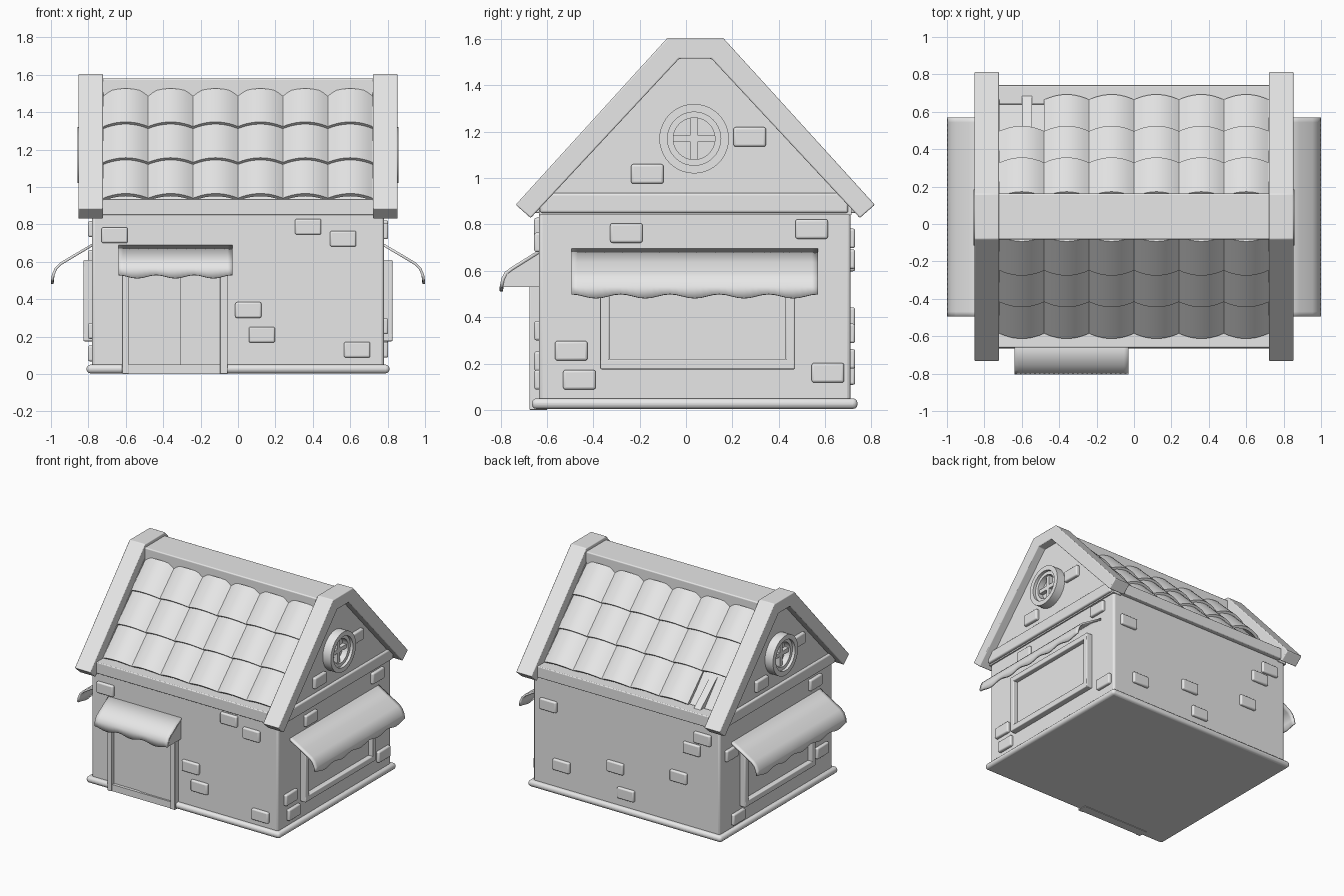
import bpy, bmesh, math
from mathutils import Vector

cube = bpy.data.objects.get("Cube")
if cube:
    bpy.data.objects.remove(cube, do_unlink=True)

grey = bpy.data.materials.new("light_grey")
grey.use_nodes = True
grey.diffuse_color = (0.8, 0.8, 0.8, 1)
grey.node_tree.nodes["Principled BSDF"].inputs["Base Color"].default_value = (0.8, 0.8, 0.8, 1)

MID = 0.04      # y of the ridge line
WALL = 0.78     # half width of the house
FRONT, BACK = -0.635, 0.71


def finish(name, bm, bevel=0.0, smooth=False):
    bmesh.ops.recalc_face_normals(bm, faces=bm.faces)
    mesh = bpy.data.meshes.new(name)
    bm.to_mesh(mesh)
    bm.free()
    mesh.materials.append(grey)
    ob = bpy.data.objects.new(name, mesh)
    bpy.context.collection.objects.link(ob)
    if bevel:
        mod = ob.modifiers.new("Bevel", "BEVEL")
        mod.width, mod.segments = bevel, 3
        mod.limit_method = "ANGLE"
    if bevel or smooth:
        bpy.ops.object.select_all(action="DESELECT")
        ob.select_set(True)
        bpy.context.view_layer.objects.active = ob
        bpy.ops.object.shade_smooth_by_angle(angle=math.radians(40))
    return ob


def box(name, x, y, z, bevel=0.0):
    bm = bmesh.new()
    bmesh.ops.create_cube(bm, size=1)
    for v in bm.verts:
        v.co = [sum(r) / 2 + c * (r[1] - r[0]) for r, c in zip((x, y, z), v.co)]
    return finish(name, bm, bevel)


def prism(name, pts, x0, x1, bevel=0.0):
    """Extrude a (y, z) outline along x."""
    bm = bmesh.new()
    face = bm.faces.new([bm.verts.new((x0, y, z)) for y, z in pts])
    new = bmesh.ops.extrude_face_region(bm, geom=[face])["geom"]
    bmesh.ops.translate(bm, verts=[g for g in new if isinstance(g, bmesh.types.BMVert)],
                        vec=(x1 - x0, 0, 0))
    return finish(name, bm, bevel)


def mirrored(half):
    return half + [(2 * MID - y, z) for y, z in reversed(half)]


def span(s, a, b):
    return tuple(sorted((s * a, s * b)))


# Walls and footing
box("walls", (-WALL, WALL), (FRONT, BACK), (0.01, 0.86), 0.015)
box("footing", (-0.81, 0.81), (-0.665, 0.74), (0.004, 0.05), 0.02)

# Roof body, ridge and eaves
prism("roof_core", mirrored([(-0.58, 0.85), (-0.58, 0.9), (-0.08, 1.47)]), -0.74, 0.74)
box("ridge_beam", (-0.73, 0.73), (-0.082, 0.162), (1.44, 1.58), 0.008)
box("front_eave", (-0.73, 0.73), (-0.66, -0.56), (0.85, 0.935), 0.006)
box("back_eave", (-0.73, 0.73), (0.64, 0.742), (0.85, 0.935), 0.006)

# Gable ends with boards
outer = [(-0.735, 0.885), (-0.08, 1.605)]
inner = [(-0.67, 0.828), (-0.03, 1.515)]
board = mirrored(outer) + list(reversed(mirrored(inner)))
gable = mirrored([(-0.635, 0.84), (-0.635, 0.88), (-0.06, 1.53)])
for s, side in ((1, "left"), (-1, "right")):
    prism(side + "_gable", gable, s * 0.72, s * 0.79)
    prism(side + "_roof_board", board, s * 0.722, s * 0.853, 0.006)
    box(side + "_gable_beam", span(s, 0.72, 0.81), (-0.63, 0.7), (0.85, 0.935), 0.01)

# Curved roof tiles
STEPS, TILE, ROW = 10, 0.24, 0.255
down, up = Vector((0, -0.66, -0.751)), Vector((0, -0.751, 0.66))


def tile(name, col, row, back):
    bm = bmesh.new()
    rings = []
    for end in (0, 1):
        base = Vector((0, -0.08, 1.515)) + down * (row + end) * ROW
        if row and not end:
            base -= down * 0.03
        lift = 0.0 if end else -0.02
        top, low = [], []
        for i in range(STEPS + 1):
            t = i / STEPS
            arch = 0.037 * (1 - (2 * t - 1) ** 2)
            x = -0.72 + TILE * (col + t)
            for ring, drop in ((top, 0), (low, 0.022)):
                p = base + up * (lift + arch - drop)
                ring.append(bm.verts.new((x, 2 * MID - p.y if back else p.y, p.z)))
        rings.append(top + low[::-1])
    a, b = rings
    n = len(a)
    for i in range(n):
        j = (i + 1) % n
        bm.faces.new((a[i], a[j], b[j], b[i]))
    bm.faces.new(a)
    bm.faces.new(b)
    finish(name, bm, smooth=True)


for back in (False, True):
    for row in range(3):
        for col in range(6):
            if not (back and row == 2 and col == 0):   # one tile has fallen off
                tile("back_tile" if back else "front_tile", col, row, back)
prism("bare_batten", [(0.48, 1.11), (0.69, 0.93), (0.66, 0.9), (0.46, 1.08)], -0.6, -0.545)


# Awnings: a curved sheet with a wavy lower edge
def awning(name, profile, a, b, waves, place, solid=False):
    bm = bmesh.new()
    cols = []
    n = waves * 8
    for i in range(n + 1):
        t = i / n
        wave = 0.009 * math.cos(2 * math.pi * waves * t)
        pts = [Vector(p) for p in profile]
        pts[-1].y += wave
        cols.append([bm.verts.new(place(p.x, a + (b - a) * t, p.y)) for p in pts])
    for c, d in zip(cols, cols[1:]):
        for k in range(len(c) - 1):
            bm.faces.new((c[k], c[k + 1], d[k + 1], d[k]))
    ob = finish(name, bm, smooth=True)
    mod = ob.modifiers.new("Thickness", "SOLIDIFY")
    mod.thickness, mod.offset = 0.014, 0
    return ob


side_profile = [(0.77, 0.695), (0.88, 0.63), (0.95, 0.588), (0.973, 0.565), (0.988, 0.53), (0.993, 0.49)]
door_profile = [(0.63, 0.685), (0.75, 0.61), (0.777, 0.59), (0.79, 0.565), (0.797, 0.52)]
for s, side in ((1, "left"), (-1, "right")):
    awning(side + "_awning", side_profile, -0.495, 0.57, 5,
           lambda o, t, z, s=s: (s * o, t, z))
awning("door_awning", door_profile, -0.64, -0.03, 3, lambda o, t, z: (t, -o, z))
prism("door_awning_body", [(-o, z) for o, z in door_profile[:-1]] + [(-0.793, 0.53), (-0.63, 0.53)],
      -0.639, -0.031)

# Door frame and sliding doors
for x in ((-0.62, -0.585), (-0.095, -0.055)):
    box("door_post", x, (-0.676, -0.6), (0, 0.6), 0.004)
box("door_lintel", (-0.62, -0.055), (-0.676, -0.6), (0.56, 0.62))
box("door_step", (-0.6, -0.07), (-0.668, -0.6), (0, 0.05))
box("left_door", (-0.585, -0.31), (-0.645, -0.6), (0.05, 0.57))
box("right_door", (-0.31, -0.095), (-0.655, -0.6), (0.05, 0.57))
box("door_stile", (-0.365, -0.312), (-0.652, -0.6), (0.05, 0.57))


# Side windows and round gable windows
def ring(name, s):
    bm = bmesh.new()
    prof = [(0.09, 0.78), (0.09, 0.835), (0.115, 0.835), (0.115, 0.857), (0.15, 0.857), (0.15, 0.78)]
    vs = [bm.verts.new((s * x, MID - 0.005, 1.17 + r)) for r, x in prof]
    es = [bm.edges.new(p) for p in zip(vs, vs[1:] + vs[:1])]
    bmesh.ops.spin(bm, geom=vs + es, cent=(0, MID - 0.005, 1.17), axis=(1, 0, 0),
                   angle=2 * math.pi, steps=40)
    bmesh.ops.remove_doubles(bm, verts=bm.verts, dist=0.0005)
    finish(name, bm, smooth=True)


for s, side in ((1, "left"), (-1, "right")):
    depth = span(s, 0.77, 0.826)
    box(side + "_window_sill", depth, (-0.37, 0.47), (0.175, 0.22), 0.006)
    box(side + "_window_head", depth, (-0.37, 0.47), (0.57, 0.61), 0.006)
    for y in ((-0.37, -0.33), (0.43, 0.47)):
        box(side + "_window_post", depth, y, (0.19, 0.6), 0.006)
    box(side + "_window_pane", span(s, 0.77, 0.79), (-0.34, 0.44), (0.21, 0.58))
    ring(side + "_round_window", s)
    bar = span(s, 0.78, 0.82)
    box(side + "_upright_bar", bar, (0.02, 0.05), (1.075, 1.265))
    box(side + "_cross_bar", bar, (-0.06, 0.13), (1.155, 1.185))

# Raised bricks, given by centre along the wall and height
W, H = 0.07, 0.042
for x, z in ((-0.66, 0.742), (0.375, 0.787), (0.562, 0.723), (0.055, 0.342), (0.128, 0.21), (0.637, 0.13)):
    box("front_brick", (x - W, x + W), (FRONT - 0.02, FRONT + 0.02), (z - H, z + H), 0.01)
for x, z in ((0.65, 0.65), (0.54, 0.22), (0.09, 0.33), (0, 0.15), (-0.44, 0.4), (-0.55, 0.64), (-0.64, 0.74)):
    box("back_brick", (x - W, x + W), (BACK - 0.02, BACK + 0.02), (z - H, z + H), 0.01)
left = [(-0.495, 0.255), (-0.46, 0.13), (0.612, 0.16), (0.542, 0.78), (-0.257, 0.763), (-0.167, 1.018), (0.275, 1.178)]
right = [(0.58, 0.62), (0.5, 0.11), (-0.5, 0.23), (-0.42, 0.775), (0.24, 1.018), (-0.2, 1.178)]
for s, name, spots in ((1, "left_brick", left), (-1, "right_brick", right)):
    for y, z in spots:
        box(name, span(s, 0.76, 0.803 if z < 0.9 else 0.815), (y - W, y + W), (z - H, z + H), 0.01)
